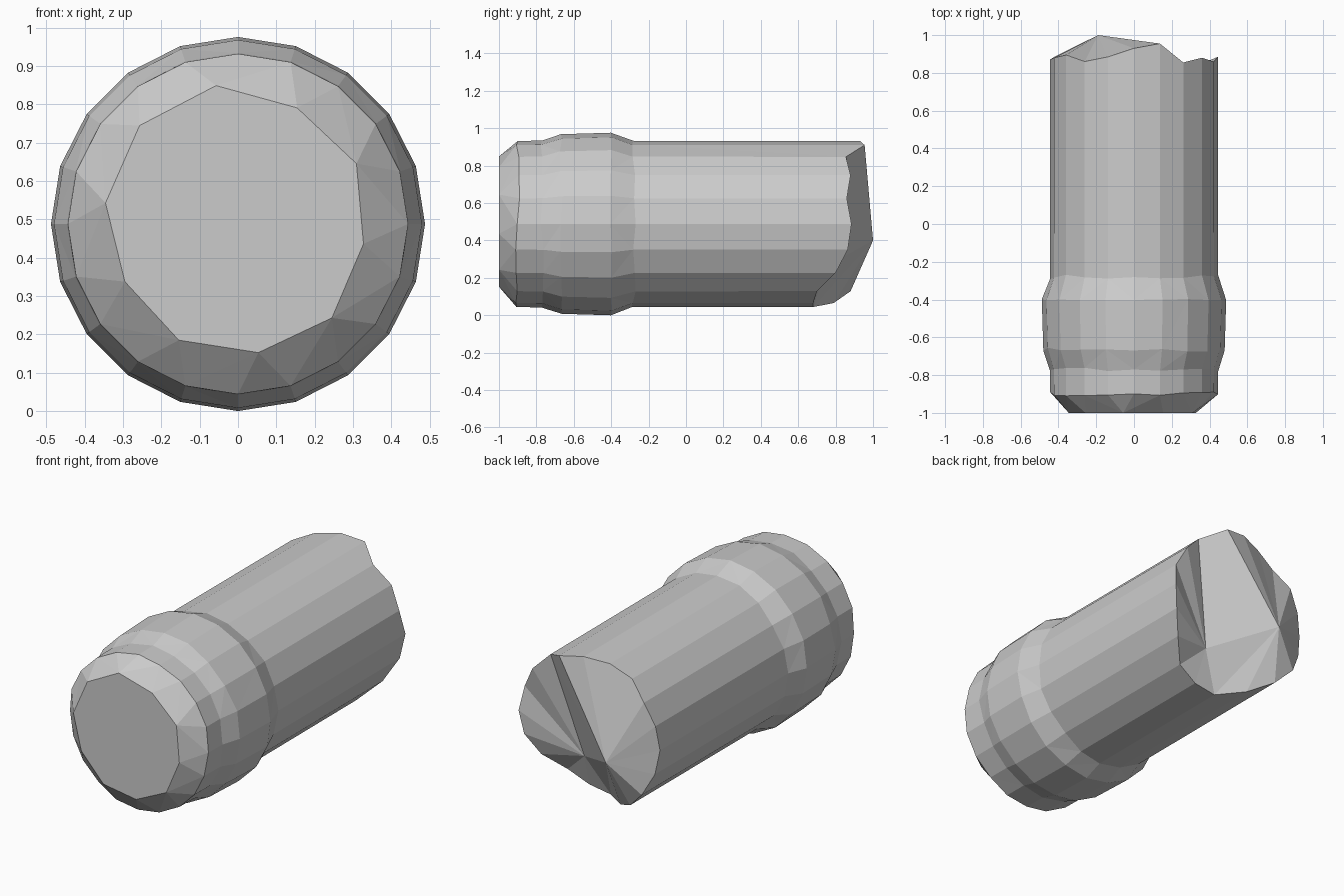
import bpy, bmesh, math, random

if "Cube" in bpy.data.objects:
    bpy.data.objects.remove(bpy.data.objects["Cube"])

random.seed(4)
N = 20
CZ = 0.488          # height of the column axis

def point(angle, r, y):
    a = math.radians(angle)
    return (r * math.cos(a), y, CZ + r * math.sin(a))

bm = bmesh.new()
angles = [-90 + 360 / N * i for i in range(N)]

def ring(r, ys, wobble=0.0):
    return [bm.verts.new(point(a, r, y + random.uniform(-wobble, wobble)))
            for a, y in zip(angles, ys)]

# Rounded base, swollen collar and shaft: (y, radius, y wobble)
profile = [(-0.90, 0.444, 0.012), (-0.77, 0.446, 0.010), (-0.665, 0.480, 0.010),
           (-0.40, 0.488, 0.004), (-0.28, 0.445, 0.012)]
rings = [ring(r, [y] * N, w) for y, r, w in profile]

# Jagged broken rim, going round from the lowest point
rim_y = [0.68, 0.68, 0.70, 0.80, 0.865, 0.885, 0.86, 0.88, 0.855, 0.955,
         0.93, 0.885, 0.86, 0.895, 0.88, 0.87, 0.885, 0.915, 0.88, 0.79]
rim = ring(0.444, rim_y)
rings.append(rim)
for a, b in zip(rings, rings[1:]):
    for i in range(N):
        j = (i + 1) % N
        bm.faces.new((a[i], a[j], b[j], b[i]))

# Flat base end: coarse polygon joined to the finer first ring
M = N // 2
cap = [bm.verts.new(point(-81 + 36 * i, 0.35 + random.uniform(-0.02, 0.02), -1.0))
       for i in range(M)]
first = rings[0]
for i in range(M):
    n = (i + 1) % M
    bm.faces.new((cap[i], first[2 * i], first[2 * i + 1]))
    bm.faces.new((cap[i], first[2 * i + 1], first[(2 * i + 2) % N], cap[n]))
bm.faces.new(cap)

# Fracture surface: a peak and a valley fanned out to the rim
peak = bm.verts.new((-0.19, 1.0, 0.40))
valley = bm.verts.new((0.12, 0.75, 0.26))
for i in range(N):
    hub = valley if i < 8 else peak
    bm.faces.new((rim[i], rim[(i + 1) % N], hub))
bm.faces.new((rim[8], peak, valley))
bm.faces.new((rim[0], valley, peak))

bmesh.ops.triangulate(bm, faces=[f for f in bm.faces if len(f.verts) == 4])
bmesh.ops.recalc_face_normals(bm, faces=bm.faces)
mesh = bpy.data.meshes.new("broken_column")
bm.to_mesh(mesh)
bm.free()
bpy.context.collection.objects.link(bpy.data.objects.new("broken_column", mesh))
